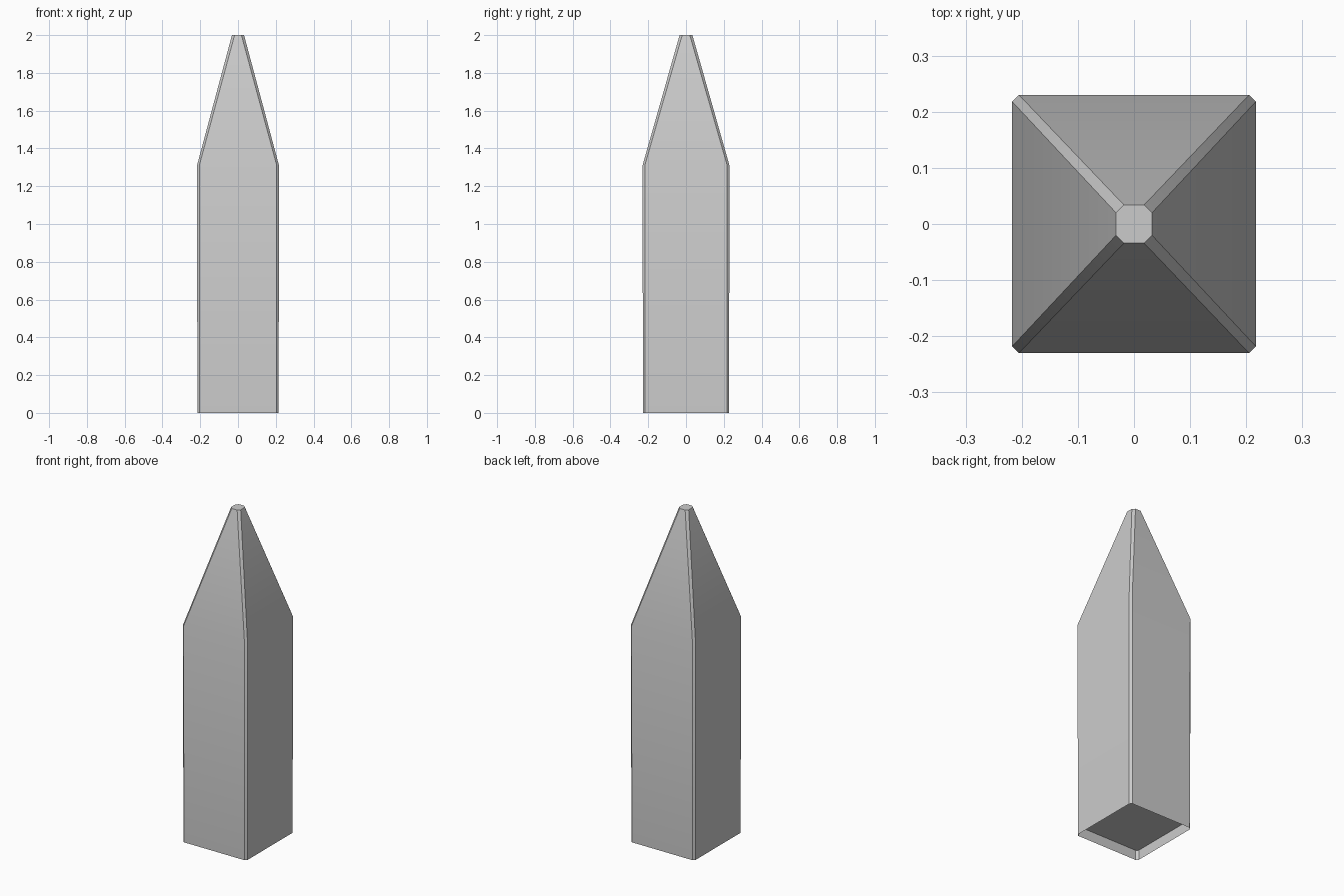
import bpy, bmesh, math

if "Cube" in bpy.data.objects:
    bpy.data.objects.remove(bpy.data.objects["Cube"])


def ring(bm, hx, hy, c, z):
    """Rectangle with chamfered corners, as eight vertices."""
    pts = [(hx, hy - c), (hx - c, hy), (-hx + c, hy), (-hx, hy - c),
           (-hx, -hy + c), (-hx + c, -hy), (hx - c, -hy), (hx, -hy + c)]
    return [bm.verts.new((x, y, z)) for x, y in pts]


# half width, half depth, corner chamfer, height
sections = [
    (0.215, 0.228, 0.012, 0.06),   # recessed underside
    (0.215, 0.228, 0.012, 0.0),    # bottom rim
    (0.217, 0.230, 0.012, 1.31),   # shoulder
    (0.032, 0.034, 0.014, 2.0),    # flat tip
]

# Pointed post with a shallow hollow underneath
bm = bmesh.new()
rings = [ring(bm, *s) for s in sections]
bm.faces.new(rings[0][::-1])
for a, b in zip(rings, rings[1:]):
    for i in range(8):
        j = (i + 1) % 8
        bm.faces.new((a[i], a[j], b[j], b[i]))
bm.faces.new(rings[-1])

mesh = bpy.data.meshes.new("pointed_post")
bm.to_mesh(mesh)
bm.free()
post = bpy.data.objects.new("pointed_post", mesh)
bpy.context.collection.objects.link(post)

# Soft shoulder, crisp chamfers
bpy.context.view_layer.objects.active = post
post.select_set(True)
bpy.ops.object.shade_smooth_by_angle(angle=math.radians(25))
